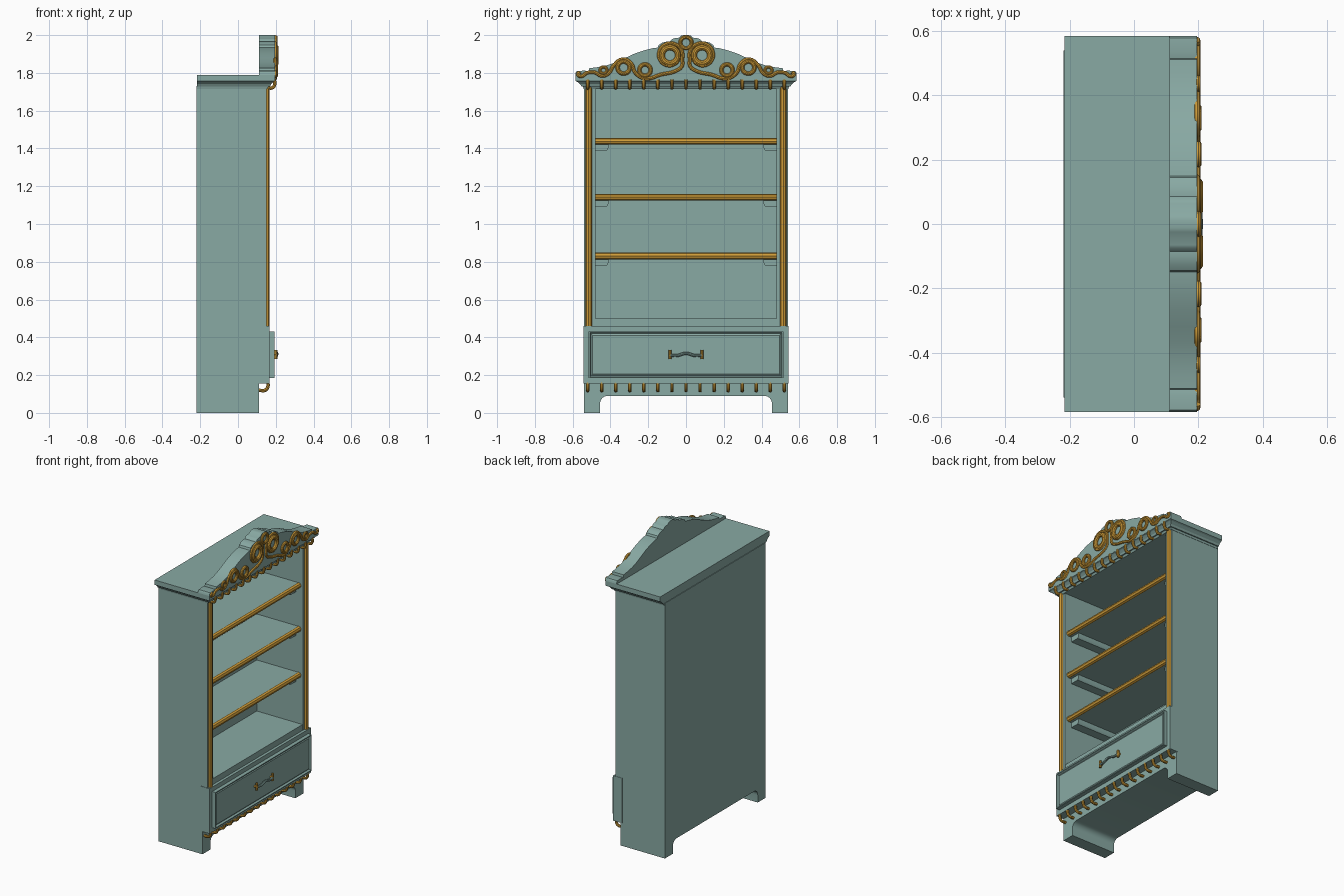
import bpy, bmesh
from math import sin, cos, pi, radians

if "Cube" in bpy.data.objects:
    bpy.data.objects.remove(bpy.data.objects["Cube"])


def material(name, rgb):
    m = bpy.data.materials.new(name)
    m.diffuse_color = (*rgb, 1)
    m.use_nodes = True
    m.node_tree.nodes["Principled BSDF"].inputs["Base Color"].default_value = m.diffuse_color
    return m


TEAL = material("teal_paint", (0.25, 0.40, 0.37))
GOLD = material("gold_paint", (0.62, 0.33, 0.04))


def finish(name, bm, mat):
    bmesh.ops.recalc_face_normals(bm, faces=bm.faces)
    me = bpy.data.meshes.new(name)
    bm.to_mesh(me)
    bm.free()
    me.materials.append(mat)
    ob = bpy.data.objects.new(name, me)
    bpy.context.collection.objects.link(ob)
    return ob


def smooth(ob):
    bpy.ops.object.select_all(action='DESELECT')
    ob.select_set(True)
    bpy.context.view_layer.objects.active = ob
    bpy.ops.object.shade_smooth_by_angle(angle=radians(35))


def box(name, x, y, z, mat=TEAL):
    bm = bmesh.new()
    bmesh.ops.create_cube(bm, size=1)
    for v in bm.verts:
        v.co = [a[0] if c < 0 else a[1] for c, a in zip(v.co, (x, y, z))]
    return finish(name, bm, mat)


def extrude_x(name, outline, x0, x1, mat=TEAL):
    """Extrude a (y, z) outline from x0 to x1."""
    bm = bmesh.new()
    f = bm.faces.new([bm.verts.new((x0, y, z)) for y, z in outline])
    r = bmesh.ops.extrude_face_region(bm, geom=[f])
    moved = [v for v in r["geom"] if isinstance(v, bmesh.types.BMVert)]
    bmesh.ops.translate(bm, verts=moved, vec=(x1 - x0, 0, 0))
    ob = finish(name, bm, mat)
    smooth(ob)
    return ob


def tube(name, paths, radius, mat=GOLD, res=5):
    """Round tube along one or more smooth paths of (x, y, z) points."""
    cu = bpy.data.curves.new(name, 'CURVE')
    cu.dimensions = '3D'
    cu.bevel_depth, cu.bevel_resolution = radius, 2
    cu.resolution_u, cu.use_fill_caps = res, True
    cu.materials.append(mat)
    for pts in paths:
        sp = cu.splines.new('BEZIER')
        sp.bezier_points.add(len(pts) - 1)
        for bp, p in zip(sp.bezier_points, pts):
            bp.co = p
            bp.handle_left_type = bp.handle_right_type = 'AUTO'
    ob = bpy.data.objects.new(name, cu)
    bpy.context.collection.objects.link(ob)
    bpy.ops.object.select_all(action='DESELECT')
    ob.select_set(True)
    bpy.context.view_layer.objects.active = ob
    bpy.ops.object.convert(target='MESH')
    smooth(bpy.context.object)


def ring(name, y, z, r, thick, x=0.2):
    bpy.ops.mesh.primitive_torus_add(major_radius=r, minor_radius=thick, major_segments=28,
                                     minor_segments=10, location=(x, y, z), rotation=(0, pi / 2, 0))
    ob = bpy.context.object
    ob.name = name
    ob.data.materials.append(GOLD)
    smooth(ob)


# base with feet and a rounded cut-out running front to back
half = [(0.54, 0.16), (0.54, 0), (0.455, 0)]
half += [(0.415 + 0.04 * cos(a), 0.05 + 0.04 * sin(a)) for a in [i * pi / 12 for i in range(7)]]
extrude_x("base", half + [(-y, z) for y, z in reversed(half)], -0.22, 0.112)

# case
for s, side in ((-1, "left"), (1, "right")):
    box(f"{side}_side", (-0.22, 0.15), sorted((s * 0.48, s * 0.54)), (0.155, 1.73))
    tube(f"{side}_column", [[(0.148, s * 0.515, 0.46), (0.148, s * 0.515, 1.725)]], 0.018)
box("back_panel", (-0.22, -0.195), (-0.48, 0.48), (0.155, 1.73))
box("cabinet_floor", (-0.2, 0.148), (-0.48, 0.48), (0.44, 0.5))
box("drawer_case", (-0.2, 0.13), (-0.48, 0.48), (0.155, 0.44))
box("drawer_surround", (0.1, 0.167), (-0.543, 0.543), (0.155, 0.46))

# drawer front with raised border and recessed panel
bm = bmesh.new()
bmesh.ops.create_cube(bm, size=1)
for v in bm.verts:
    v.co = (0.16 if v.co.x < 0 else 0.192, v.co.y * 1.03, 0.308 + v.co.z * 0.245)
front = max(bm.faces, key=lambda f: f.calc_center_median().x)
for width, depth in ((0.008, 0), (0.008, -0.012), (0.012, 0.006)):
    bmesh.ops.inset_region(bm, faces=[front], thickness=width)
    for v in front.verts:
        v.co.x += depth
finish("drawer_front", bm, TEAL)

# drawer handle
tube("handle_bar", [[(0.2, -0.085, 0.305), (0.204, -0.05, 0.303), (0.206, 0, 0.315),
                     (0.204, 0.05, 0.303), (0.2, 0.085, 0.305)]], 0.008, TEAL)
tube("handle_posts", [[(0.18, y, 0.308), (0.2, y, 0.308)] for y in (-0.085, 0.085)], 0.009)
tube("handle_ends", [[(0.2, y, 0.285), (0.2, y, 0.332)] for y in (-0.085, 0.085)], 0.008)

# shelves with gold nosing and side cleats
for i, z in enumerate((0.83, 1.142, 1.438), 1):
    box(f"shelf_{i}", (-0.2, 0.122), (-0.48, 0.48), (z - 0.016, z + 0.016))
    tube(f"shelf_edge_{i}", [[(0.12, -0.48, z), (0.12, 0.48, z)]], 0.018)
    for s in (-1, 1):
        cleat = [(s * 0.48, z - 0.015), (s * 0.41, z - 0.015), (s * 0.412, z - 0.04),
                 (s * 0.42, z - 0.05), (s * 0.48, z - 0.05)]
        extrude_x(f"shelf_cleat_{i}", cleat, -0.2, 0.1)

# cornice: stacked outlines, flush at the back
bm = bmesh.new()
prev = None
for z, w, x in ((1.715, 0.542, 0.155), (1.728, 0.545, 0.162), (1.728, 0.553, 0.17), (1.74, 0.56, 0.175),
                (1.752, 0.575, 0.187), (1.757, 0.585, 0.194), (1.79, 0.585, 0.194)):
    loop = [bm.verts.new(p) for p in ((-0.216, -w, z), (x, -w, z), (x, w, z), (-0.216, w, z))]
    if prev:
        for k in range(4):
            n = (k + 1) % 4
            bm.faces.new((prev[k], prev[n], loop[n], loop[k]))
    else:
        bm.faces.new(loop[::-1])
    prev = loop
bm.faces.new(prev)
finish("cornice", bm, TEAL)

# pediment
half = [(0.585, 1.76), (0.585, 1.8), (0.578, 1.81), (0.535, 1.812), (0.515, 1.808), (0.512, 1.825),
        (0.47, 1.83), (0.42, 1.84), (0.37, 1.857), (0.32, 1.88), (0.27, 1.903), (0.22, 1.92),
        (0.18, 1.93), (0.15, 1.934), (0.145, 1.948), (0.125, 1.96), (0.1, 1.966), (0.085, 1.966),
        (0.075, 1.978), (0.065, 1.983), (0.04, 1.985), (0.025, 1.997), (0.012, 2.0)]
extrude_x("pediment", half + [(-y, z) for y, z in reversed(half)], 0.11, 0.196)

# gold scrollwork on the pediment
ring("crown_ring", 0, 1.96, 0.03, 0.01)
cy, cz = 0.085, 1.893
spiral = []
for i in range(13):
    a = radians(-200 + i * 45)
    r = 0.036 + 0.032 * i / 12
    spiral.append((cy + r * cos(-a + pi), cz + r * sin(-a + pi)))
spiral = [(cy + (0.04 + 0.03 * i / 12) * cos(a), cz + (0.04 + 0.03 * i / 12) * sin(a))
          for i, a in ((i, radians(-340 + i * 45)) for i in range(13))]
wave = spiral + [(0.022, 1.835), (0.06, 1.808), (0.13, 1.792), (0.215, 1.77), (0.268, 1.8), (0.29, 1.85),
                 (0.335, 1.873), (0.382, 1.84), (0.41, 1.797), (0.445, 1.784), (0.485, 1.803),
                 (0.525, 1.8), (0.555, 1.782), (0.572, 1.793), (0.56, 1.805)]
for s, side in ((-1, "left"), (1, "right")):
    tube(f"{side}_scroll", [[(0.197, s * y, z) for y, z in wave]], 0.0095, res=4)
    for n, y, z, r, t in (("large", 0.085, 1.893, 0.042, 0.015), ("inner", 0.217, 1.815, 0.03, 0.011),
                          ("outer", 0.33, 1.828, 0.032, 0.011), ("small", 0.437, 1.814, 0.018, 0.008)):
        ring(f"{side}_{n}_ring", s * y, z, r, t)

# rows of gold hooks under the cornice and the drawer
ys = [-0.52 + i * 1.04 / 14 for i in range(15)]
tube("cornice_hooks", [[(0.192, y, 1.765), (0.194, y, 1.738), (0.184, y, 1.722), (0.16, y, 1.72)]
                       for y in ys], 0.009, res=4)
tube("base_hooks", [[(0.158, y, 0.165), (0.158, y, 0.138), (0.146, y, 0.121), (0.112, y, 0.119)]
                    for y in ys], 0.009, res=4)
